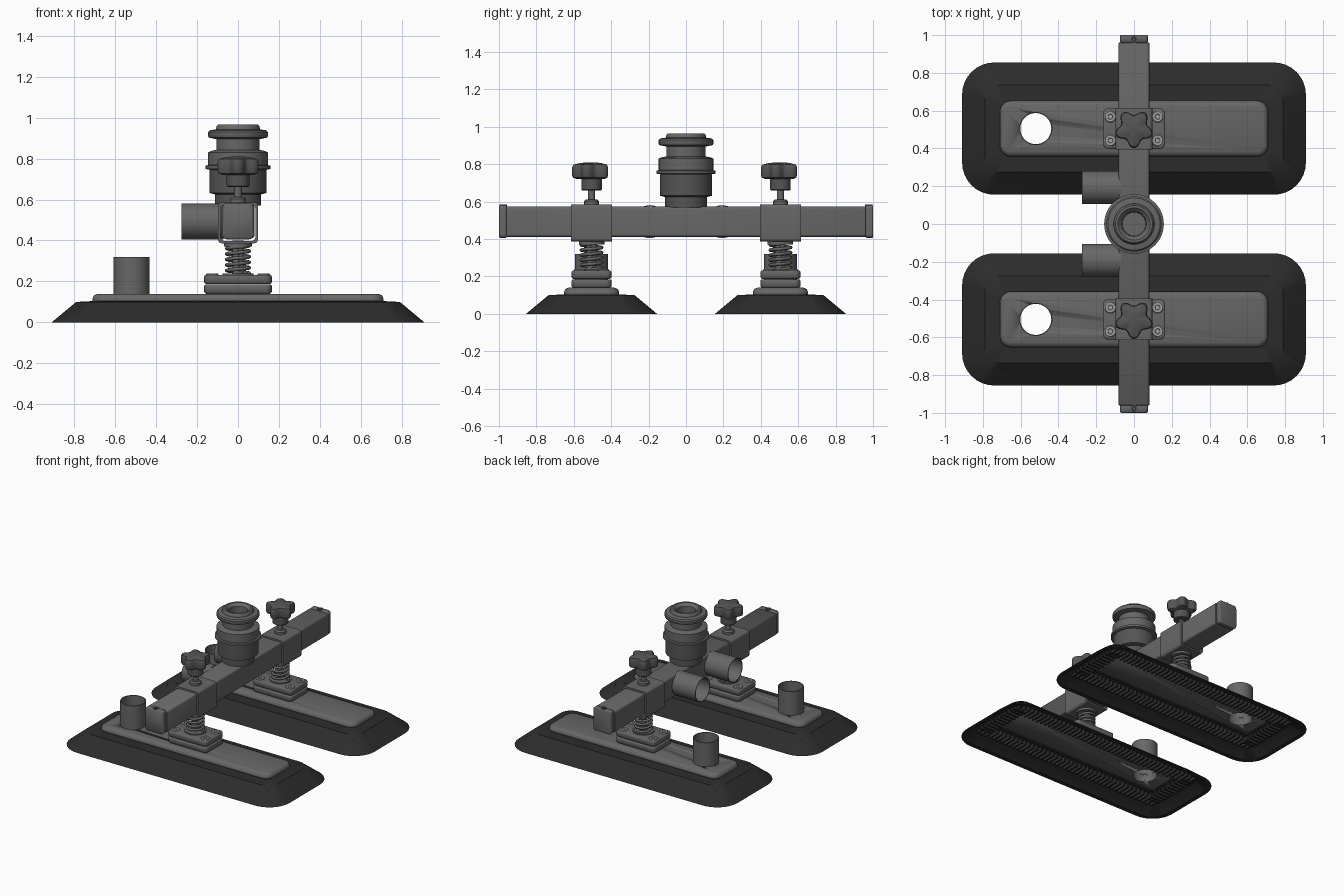
import bpy, bmesh, math
from mathutils import Matrix, Vector

if "Cube" in bpy.data.objects:
    bpy.data.objects.remove(bpy.data.objects["Cube"])


def material(name, v):
    m = bpy.data.materials.new(name)
    m.diffuse_color = (v, v, v, 1)
    m.use_nodes = True
    m.node_tree.nodes["Principled BSDF"].inputs["Base Color"].default_value = m.diffuse_color
    return m


METAL = material("grey_metal", 0.135)
RUBBER = material("black_rubber", 0.025)
DARK = material("dark_grey_plastic", 0.09)
STEEL = material("light_steel", 0.35)
SIDES = (1, -1)


def finish(name, bm, mat, loc=(0, 0, 0), rot=None, angle=35):
    bmesh.ops.recalc_face_normals(bm, faces=bm.faces)
    me = bpy.data.meshes.new(name)
    bm.to_mesh(me)
    bm.free()
    ob = bpy.data.objects.new(name, me)
    bpy.context.collection.objects.link(ob)
    me.materials.append(mat)
    ob.matrix_world = Matrix.Translation(loc) @ (rot or Matrix())
    bpy.ops.object.select_all(action='DESELECT')
    ob.select_set(True)
    bpy.context.view_layer.objects.active = ob
    bpy.ops.object.shade_smooth_by_angle(angle=math.radians(angle))
    return ob


def rounded(hx, hy, r, z, n=8):
    pts = []
    for k, (sx, sy) in enumerate(((1, 1), (-1, 1), (-1, -1), (1, -1))):
        for i in range(n + 1):
            a = (k + i / n) * math.pi / 2
            pts.append((sx * (hx - r) + r * math.cos(a), sy * (hy - r) + r * math.sin(a), z))
    return pts


def circle(r, z, n=40):
    return [(r * math.cos(i * math.tau / n), r * math.sin(i * math.tau / n), z) for i in range(n)]


def loft(name, rings, mat, loc=(0, 0, 0), rot=None, closed=False, angle=35):
    """Skin successive rings; cap the ends, or join last ring to first."""
    bm = bmesh.new()
    vs = [[bm.verts.new(p) for p in ring] for ring in rings]
    pairs = list(zip(vs, vs[1:])) + ([(vs[-1], vs[0])] if closed else [])
    for a, b in pairs:
        for i in range(len(a)):
            j = (i + 1) % len(a)
            bm.faces.new((a[i], a[j], b[j], b[i]))
    if not closed:
        bm.faces.new(vs[0])
        bm.faces.new(vs[-1])
    return finish(name, bm, mat, loc, rot, angle)


def turned(name, profile, mat, loc=(0, 0, 0), rot=None, closed=False, n=40):
    return loft(name, [circle(r, z, n) for r, z in profile], mat, loc, rot, closed)


def slab(name, hx, hy, r, z0, z1, b, mat, loc=(0, 0, 0), rot=None):
    """Rounded slab with softened top and bottom edges."""
    rings = [rounded(hx - b, hy - b, r - b, z0), rounded(hx, hy, r, z0 + b),
             rounded(hx, hy, r, z1 - b), rounded(hx - b * .3, hy - b * .3, r - b * .3, z1 - b * .3),
             rounded(hx - b, hy - b, r - b, z1)]
    return loft(name, rings, mat, loc, rot, angle=50)


def tube(name, r, wall, z0, z1, loc, rot=None):
    return turned(name, [(r, z0), (r, z1), (r - wall, z1), (r - wall, z0)], METAL, loc, rot, True)


ALONG_Y = Matrix.Rotation(math.radians(-90), 4, 'X')
ALONG_NEG_X = Matrix.Rotation(math.radians(-90), 4, 'Y')


def skirt(y):
    # Hollow rubber skirt: (inset, height) around the rounded outline
    prof = [(0, 0), (.12, .1), (.215, .105), (.22, .075), (.12, .07), (.03, 0)]
    loft("rubber_skirt", [rounded(.91 - i, .35 - i, max(.17 - i * .7, .03), z) for i, z in prof],
         RUBBER, (0, y, 0), closed=True)
    # Small ribs underneath the skirt
    bm = bmesh.new()

    def rib(x, yy, lx, ly):
        bmesh.ops.create_cube(bm, size=1, matrix=Matrix.Translation((x, yy, .058)) @
                              Matrix.Diagonal((lx, ly, .04, 1)))
    for s in SIDES:
        for i in range(45):
            rib(-.77 + i * .035, s * .19, .012, .10)
        for i in range(11):
            rib(s * .745, -.175 + i * .035, .10, .012)
    finish("skirt_ribs", bm, RUBBER, (0, y, 0))


def spring(y):
    turns, n, m, z0, z1 = 5, 20, 8, .24, .375
    bm = bmesh.new()
    rows = []
    for k in range(turns * n + 1):
        a = k * math.tau / n
        out = Vector((math.cos(a), math.sin(a), 0))
        c = out * .055 + Vector((0, 0, z0 + (z1 - z0) * k / (turns * n)))
        rows.append([bm.verts.new(c + out * .009 * math.cos(t * math.tau / m) +
                                  Vector((0, 0, .009 * math.sin(t * math.tau / m)))) for t in range(m)])
    for a, b in zip(rows, rows[1:]):
        for i in range(m):
            bm.faces.new((a[i], a[(i + 1) % m], b[(i + 1) % m], b[i]))
    bm.faces.new(rows[0])
    bm.faces.new(rows[-1])
    finish("coil_spring", bm, METAL, (0, y, 0), angle=60)


def knob(y):
    def star(scale, z):
        pts = []
        for i in range(60):
            a = i * math.tau / 60
            r = scale * (.088 + .016 * math.cos(5 * (a + math.pi / 2)))
            pts.append((r * math.cos(a), r * math.sin(a), z))
        return pts
    loft("knob_head", [star(.75, .72), star(.95, .728), star(1, .74), star(1, .785),
                       star(.93, .798), star(.6, .806), star(.25, .81)], DARK, (0, y, 0))
    turned("knob_hub", [(.05, .66), (.055, .665), (.055, .722)], DARK, (0, y, 0))


def foot(y):
    skirt(y)
    # Plate with a round through-hole at the suction port
    plate = slab("foot_plate", .71, .148, .06, .08, .14, .025, METAL, (0, y, 0))
    cutter = turned("port_cutter", [(.082, 0), (.082, .3)], METAL, (-.52, y, 0))
    cutter.hide_render = True
    cutter.hide_set(True)
    mod = plate.modifiers.new("port_hole", 'BOOLEAN')
    mod.operation, mod.object, mod.solver = 'DIFFERENCE', cutter, 'EXACT'
    tube("port_tube", .088, .006, .082, .32, (-.52, y, 0))
    # Mounting block in two layers with four screws
    for z in (.14, .187):
        slab("mounting_block", .165, .107, .03, z, z + .045, .008, METAL, (0, y, 0))
    for sx in SIDES:
        for sy in SIDES:
            turned("block_screw", [(.031, .225), (.031, .235), (.027, .239), (.014, .239), (.012, .233)],
                   STEEL, (sx * .125, y + sy * .063, 0), n=20)
    turned("spring_seat", [(.075, .23), (.075, .24)], METAL, (0, y, 0))
    spring(y)
    # Sliding clamp around the beam
    sleeve = [(.097, -.11), (.097, .11), (.085, .11), (.085, -.11)]
    loft("clamp_sleeve", [rounded(h, h + .003, .018, z, 4) for h, z in sleeve], METAL,
         (0, y, .486), ALONG_Y, True)
    turned("spring_cap", [(.068, .37), (.068, .387)], METAL, (0, y, 0))
    # Threaded rod split either side of the beam
    turned("lower_rod", [(.028, .23), (.028, .4)], METAL, (0, y, 0), n=24)
    turned("upper_rod", [(.019, .57), (.019, .67)], METAL, (0, y, 0), n=24)
    turned("clamp_nut", [(.04, .585), (.04, .603), (.03, .612)], METAL, (0, y, 0), n=24)
    knob(y)


for s in SIDES:
    foot(.505 * s)

# Cross beam with end caps
slab("cross_beam", .081, .081, .014, -.96, .96, .002, METAL, (0, 0, .493), ALONG_Y)
for s in SIDES:
    slab("beam_end_cap", .075, .088, .02, -.02, .02, .006, METAL, (0, .98 * s, .494), ALONG_Y)
    turned("cap_screw", [(.02, .575), (.02, .585), (.01, .586), (.009, .582)], DARK, (0, .977 * s, 0), n=20)
    # Side suction inlets
    tube("side_inlet", .088, .005, .07, .275, (0, .193 * s, .493), ALONG_NEG_X)

# Swivel coupling on top of the beam
turned("coupling_base", [(.112, .57), (.112, .625), (.14, .632), (.14, .745), (.13, .75)], DARK, n=48)
turned("coupling_flange", [(.15, .747), (.158, .75), (.158, .765), (.146, .768), (.146, .83),
                           (.128, .838), (.105, .842), (.105, .895), (.142, .902), (.146, .908),
                           (.146, .93), (.138, .938), (.108, .942), (.105, .958), (.098, .965),
                           (.085, .965), (.065, .945), (.062, .8)], METAL, n=48)
